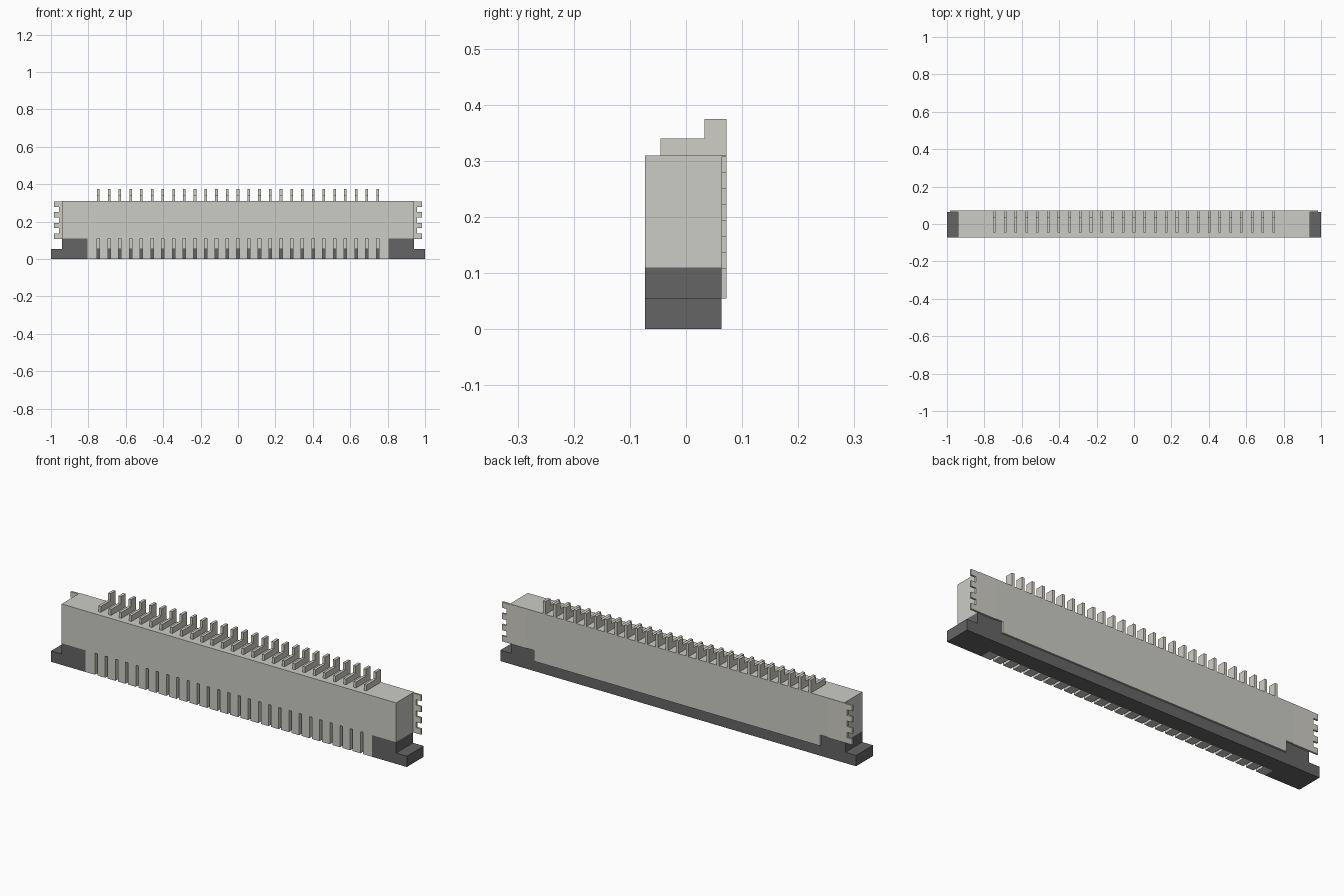
import bpy, bmesh

if "Cube" in bpy.data.objects:
    bpy.data.objects.remove(bpy.data.objects["Cube"])

COUNT, PITCH, PIN_W = 27, 0.0574, 0.014
XS = [(i - (COUNT - 1) / 2) * PITCH for i in range(COUNT)]
FRONT, BACK, MID = -0.073, 0.072, -0.02
END = 0.805


def material(name, color):
    m = bpy.data.materials.new(name)
    m.diffuse_color = (*color, 1)
    m.use_nodes = True
    m.node_tree.nodes["Principled BSDF"].inputs["Base Color"].default_value = m.diffuse_color
    return m


def prism(bm, pts, axis, a, b):
    """Extrude a 2D profile along an axis (0, 1 or 2) from a to b."""
    def place(p, d):
        v = list(p)
        v.insert(axis, d)
        return v
    face = bm.faces.new([bm.verts.new(place(p, a)) for p in pts])
    new = bmesh.ops.extrude_face_region(bm, geom=[face])["geom"]
    verts = [g for g in new if isinstance(g, bmesh.types.BMVert)]
    shift = [0, 0, 0]
    shift[axis] = b - a
    bmesh.ops.translate(bm, verts=verts, vec=shift)


def box(bm, x0, x1, y0, y1, z0, z1):
    prism(bm, [(x0, y0), (x1, y0), (x1, y1), (x0, y1)], 2, z0, z1)


def finish(bm, name, mat):
    bmesh.ops.recalc_face_normals(bm, faces=bm.faces)
    me = bpy.data.meshes.new(name)
    bm.to_mesh(me)
    bm.free()
    me.materials.append(mat)
    ob = bpy.data.objects.new(name, me)
    bpy.context.collection.objects.link(ob)
    return ob


light = material("housing_grey", (0.6, 0.6, 0.57))
metal = material("contact_metal", (0.63, 0.62, 0.56))
dark = material("actuator_dark", (0.13, 0.13, 0.13))

# Housing: main block, rear skirt and the front teeth between the contacts
bm = bmesh.new()
box(bm, -0.94, 0.94, FRONT, BACK, 0.11, 0.31)
box(bm, -END, END, MID, BACK, 0.055, 0.11)
lefts = [-END] + [x + PIN_W / 2 for x in XS]
rights = [x - PIN_W / 2 for x in XS] + [END]
for x0, x1 in zip(lefts, rights):
    box(bm, x0, x1, FRONT, MID, 0, 0.11)
finish(bm, "housing", light)

# Locking bar: base with a front recess, plus raised ends
bm = bmesh.new()
base = [(-1, FRONT), (-END, FRONT), (-END, MID), (END, MID),
        (END, FRONT), (1, FRONT), (1, 0.063), (-1, 0.063)]
prism(bm, base, 2, 0, 0.055)
for s in (-1, 1):
    x0, x1 = sorted((s * END, s * 0.94))
    box(bm, x0, x1, FRONT, 0.063, 0.055, 0.11)
finish(bm, "locking_bar", dark)

# Contacts: L-shaped tails on top and blades inside the front slots
bm = bmesh.new()
tail = [(-0.045, 0.305), (BACK, 0.305), (BACK, 0.375),
        (0.033, 0.375), (0.033, 0.34), (-0.045, 0.34)]
for x in XS:
    prism(bm, tail, 0, x - PIN_W / 2, x + PIN_W / 2)
    box(bm, x - PIN_W / 2, x + PIN_W / 2, -0.045, -0.015, 0.055, 0.112)
finish(bm, "contacts", metal)

# Solder tabs: thin plates with four prongs at each end
bm = bmesh.new()
for s in (-1, 1):
    pts = [(s * 0.845, 0.108)]
    for i in range(4):
        z = 0.108 + i * 0.057
        lo, hi = z, z + 0.029
        if i:
            pts.append((s * 0.957, lo))
        pts += [(s * 0.985, lo), (s * 0.985, hi)]
        if i < 3:
            pts.append((s * 0.957, hi))
    pts.append((s * 0.845, 0.308))
    prism(bm, pts, 1, 0.063, BACK + 0.0005)
finish(bm, "solder_tabs", metal)
